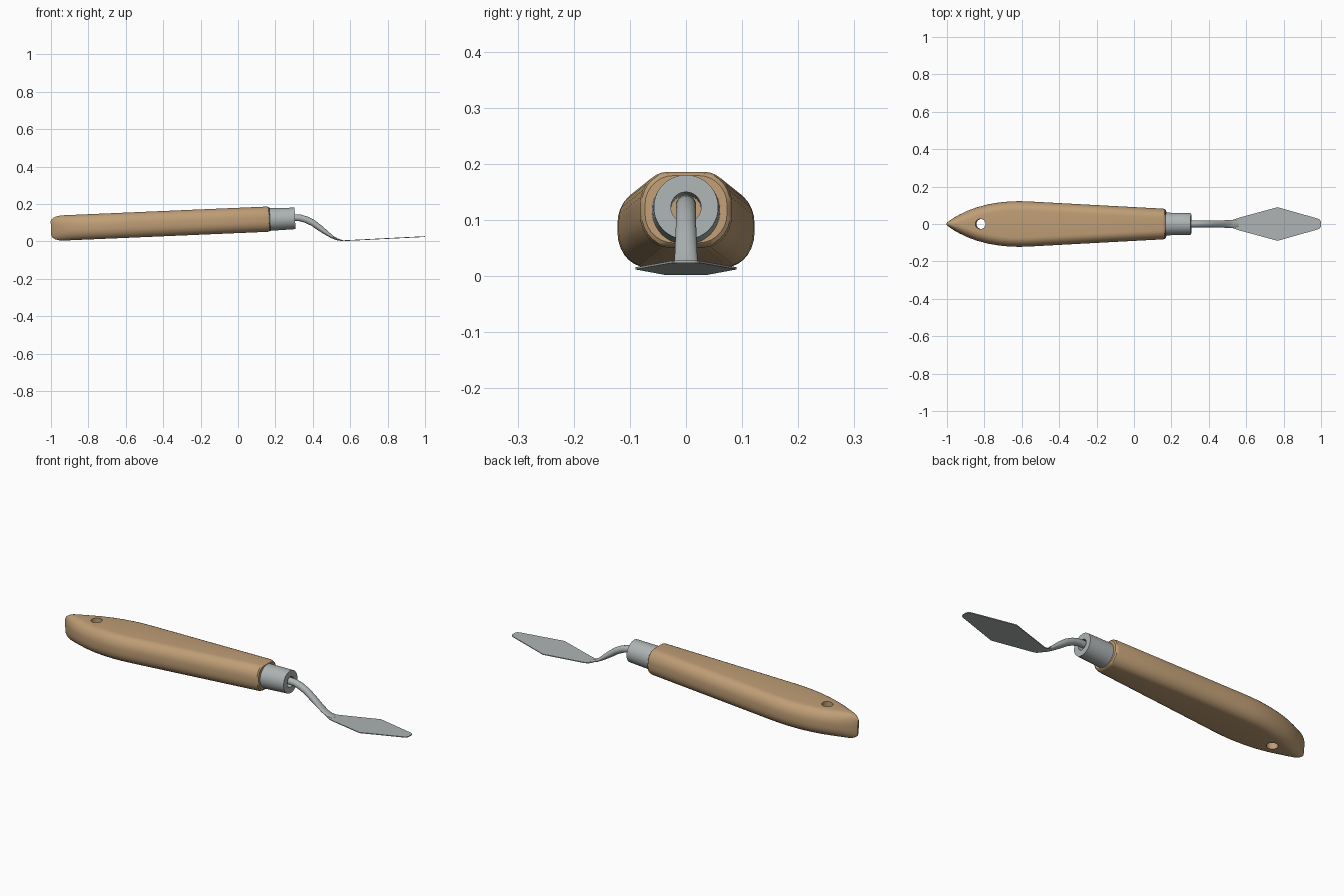
import bpy, bmesh, math
from mathutils import Vector

if "Cube" in bpy.data.objects:
    bpy.data.objects.remove(bpy.data.objects["Cube"])

wood = bpy.data.materials.new("wood")
wood.diffuse_color = (0.52, 0.34, 0.18, 1)
wood.use_nodes = True
wood.node_tree.nodes["Principled BSDF"].inputs["Base Color"].default_value = wood.diffuse_color
metal = bpy.data.materials.new("metal")
metal.diffuse_color = (0.42, 0.45, 0.45, 1)
metal.use_nodes = True
metal.node_tree.nodes["Principled BSDF"].inputs["Base Color"].default_value = metal.diffuse_color


def loft(name, rings, mat, closed=False):
    """Skin a list of equal-length point rings; cap the ends unless closed."""
    bm = bmesh.new()
    vs = [[bm.verts.new(p) for p in r] for r in rings]
    n = len(vs[0])
    pairs = list(zip(vs, vs[1:])) + ([(vs[-1], vs[0])] if closed else [])
    for a, b in pairs:
        for i in range(n):
            j = (i + 1) % n
            bm.faces.new((a[i], a[j], b[j], b[i]))
    if not closed:
        bm.faces.new(vs[0][::-1])
        bm.faces.new(vs[-1])
    bmesh.ops.recalc_face_normals(bm, faces=bm.faces)
    me = bpy.data.meshes.new(name)
    bm.to_mesh(me)
    bm.free()
    ob = bpy.data.objects.new(name, me)
    bpy.context.collection.objects.link(ob)
    me.materials.append(mat)
    return ob


def smooth(ob, deg=35):
    bpy.ops.object.select_all(action='DESELECT')
    ob.select_set(True)
    bpy.context.view_layer.objects.active = ob
    bpy.ops.object.shade_smooth_by_angle(angle=math.radians(deg))


def section(x, z, tilt, w, h, rx=None, ry=None, seg=8):
    """Rounded rectangle (ellipse by default) across a path tilted in the xz plane."""
    rx, ry = rx or w, ry or h
    up = Vector((-math.sin(tilt), 0, math.cos(tilt)))
    pts = []
    for q, (sy, sz) in enumerate([(1, 1), (-1, 1), (-1, -1), (1, -1)]):
        for i in range(seg):
            a = math.pi / 2 * (q + (i + 0.5) / seg if rx == w and ry == h else q + i / (seg - 1))
            y = sy * (w - rx) + rx * math.cos(a)
            v = sz * (h - ry) + ry * math.sin(a)
            pts.append(Vector((x, y, z)) + up * v)
    return pts


# wooden handle: x, half width, half height
slope = 0.0428
tilt = math.atan(slope)
axis = lambda x: 0.112 + slope * x
stations = [(-1.0, 0.005, 0.040), (-0.993, 0.012, 0.050), (-0.98, 0.022, 0.059),
            (-0.96, 0.035, 0.065), (-0.935, 0.049, 0.0675), (-0.89, 0.071, 0.0675),
            (-0.84, 0.089, 0.0675), (-0.78, 0.105, 0.0675), (-0.72, 0.115, 0.0675),
            (-0.66, 0.121, 0.0675), (-0.61, 0.122, 0.0675), (-0.55, 0.120, 0.0675),
            (-0.46, 0.115, 0.0675), (-0.2, 0.101, 0.0675), (0.155, 0.082, 0.0675),
            (0.166, 0.079, 0.065), (0.171, 0.073, 0.060)]
handle = loft("handle", [section(x, axis(x), tilt, w, h, min(0.05, w * 0.85), min(0.058, h * 0.86))
                         for x, w, h in stations], wood)

# hanging hole
bpy.ops.mesh.primitive_cylinder_add(vertices=32, radius=0.027, depth=0.4,
                                    location=(-0.818, 0, axis(-0.818)), rotation=(0, -tilt, 0))
cutter = bpy.context.object
cutter.name = "hole_cutter"
cutter.hide_render = True
cutter.data.materials.append(wood)
cut = handle.modifiers.new("hole", 'BOOLEAN')
cut.operation = 'DIFFERENCE'
cut.solver = 'EXACT'
cut.object = cutter
bpy.context.view_layer.objects.active = handle
bpy.ops.object.modifier_apply(modifier=cut.name)
bpy.data.objects.remove(cutter)
smooth(handle)

# metal ferrule: hollow tapered tube
ferrule = loft("ferrule", [section(x, axis(x) - 0.002, tilt, r, r, seg=12) for x, r in
                           [(0.165, 0.027), (0.165, 0.061), (0.305, 0.0575), (0.305, 0.027)]],
               metal, closed=True)
smooth(ferrule)

# bent shank flattening into the blade: x, z, half width, half thickness
path = [(0.165, 0.121, 0.018, 0.018), (0.30, 0.127, 0.018, 0.018), (0.335, 0.125, 0.018, 0.018),
        (0.365, 0.116, 0.018, 0.018), (0.40, 0.099, 0.018, 0.0175), (0.44, 0.070, 0.019, 0.016),
        (0.475, 0.044, 0.020, 0.012), (0.505, 0.023, 0.021, 0.008), (0.53, 0.011, 0.021, 0.005),
        (0.56, 0.005, 0.014, 0.002)]
rings = []
for i, (x, z, w, h) in enumerate(path):
    a, b = path[max(i - 1, 0)], path[min(i + 1, len(path) - 1)]
    rings.append(section(x, z, math.atan2(b[1] - a[1], b[0] - a[0]), w, h, seg=5))
smooth(loft("shank", rings, metal), 45)

# thin diamond blade: x, mid z, half width
t = 0.002
outline = [(0.505, 0.022, 0.019), (0.53, 0.010, 0.023), (0.55, 0.004, 0.030),
           (0.57, 0.004, 0.036), (0.768, 0.0140, 0.090), (0.982, 0.0248, 0.029),
           (0.994, 0.0254, 0.023), (1.0, 0.0257, 0.012)]
blade = loft("blade", [[Vector((x, w, z - t)), Vector((x, w, z + t)),
                        Vector((x, -w, z + t)), Vector((x, -w, z - t))] for x, z, w in outline], metal)
for v in blade.data.vertices:
    v.co.z = max(v.co.z, 0)
smooth(blade, 30)
